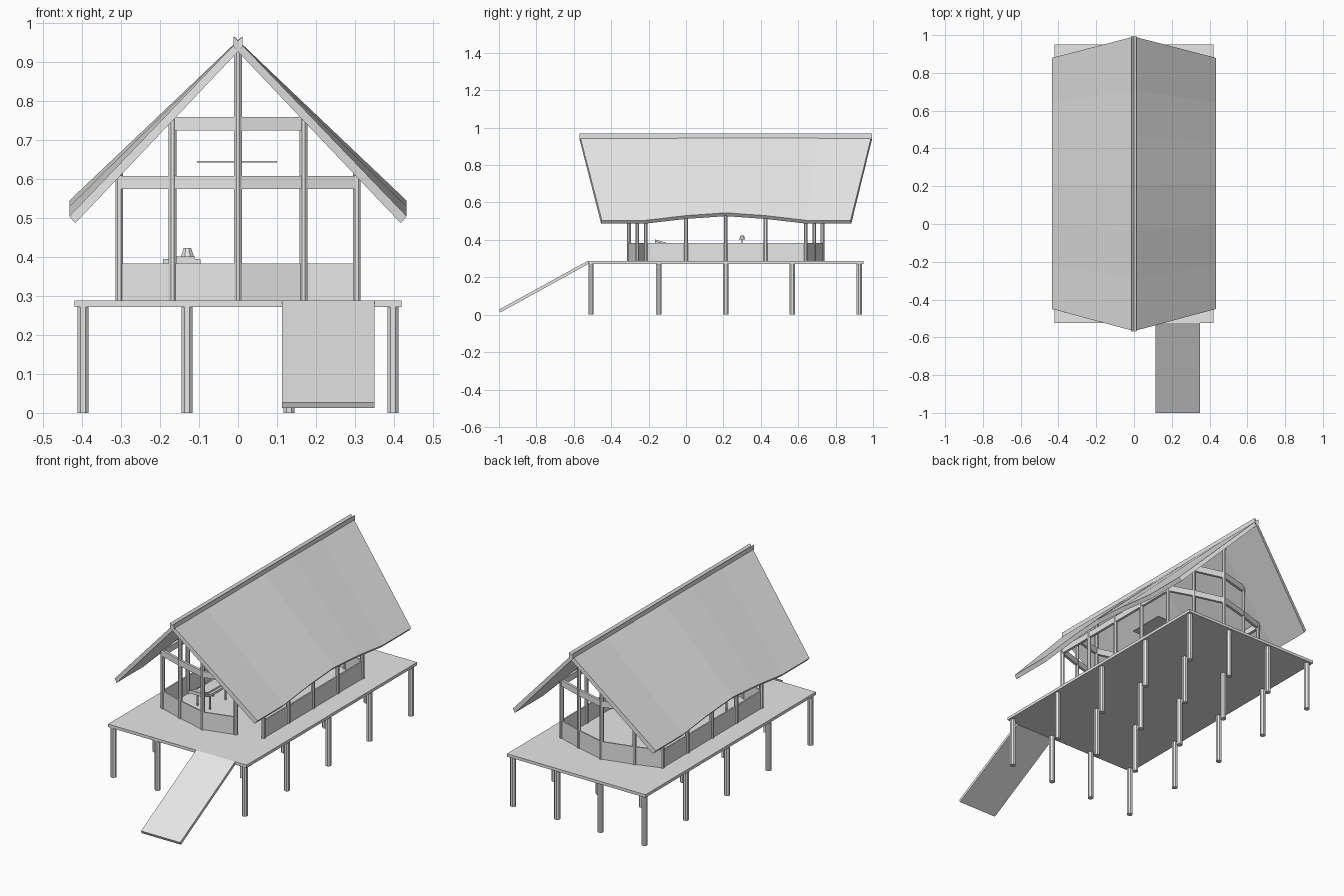
import bpy
import math
from mathutils import Vector

if "Cube" in bpy.data.objects:
    bpy.data.objects.remove(bpy.data.objects["Cube"])

grey = bpy.data.materials.new("plain_grey")
grey.diffuse_color = (0.8, 0.8, 0.8, 1)
grey.use_nodes = True
grey.node_tree.nodes["Principled BSDF"].inputs["Base Color"].default_value = grey.diffuse_color


def make(name, verts, faces):
    mesh = bpy.data.meshes.new(name)
    mesh.from_pydata(verts, [], faces)
    mesh.materials.append(grey)
    obj = bpy.data.objects.new(name, mesh)
    bpy.context.collection.objects.link(obj)
    return obj


BOX_FACES = [(0, 3, 2, 1), (4, 5, 6, 7), (0, 1, 5, 4),
             (1, 2, 6, 5), (2, 3, 7, 6), (3, 0, 4, 7)]


def box(name, x0, x1, y0, y1, z0, z1):
    plan = [(x0, y0), (x1, y0), (x1, y1), (x0, y1)]
    return make(name, [(x, y, z) for z in (z0, z1) for x, y in plan], BOX_FACES)


def panel(name, a, b, z0, z1, thick):
    """Upright board running between two plan points."""
    a, b = Vector(a), Vector(b)
    d = (b - a).normalized()
    n = Vector((-d.y, d.x)) * thick / 2
    plan = [a - n, b - n, b + n, a + n]
    return make(name, [(p.x, p.y, z) for z in (z0, z1) for p in plan], BOX_FACES)


def post(name, x, y, z0, z1, r0, r1=None, n=8):
    """Upright round or tapered part with few sides."""
    verts = []
    for z, r in ((z0, r0), (z1, r0 if r1 is None else r1)):
        for i in range(n):
            t = math.tau * (i + 0.5) / n
            verts.append((x + r * math.cos(t), y + r * math.sin(t), z))
    faces = [(i, (i + 1) % n, n + (i + 1) % n, n + i) for i in range(n)]
    faces += [tuple(reversed(range(n))), tuple(range(n, 2 * n))]
    return make(name, verts, faces)


def extrude_x(name, profile, x0, x1):
    """Sweep a (y, z) profile across x."""
    n = len(profile)
    verts = [(x, y, z) for x in (x0, x1) for y, z in profile]
    faces = [(i, (i + 1) % n, n + (i + 1) % n, n + i) for i in range(n)]
    faces += [tuple(reversed(range(n))), tuple(range(n, 2 * n))]
    return make(name, verts, faces)


# Raised deck on its stilts, with the ramp
FLOOR = 0.288
box("deck", -0.42, 0.42, -0.525, 0.95, 0.272, FLOOR)
for x in (-0.398, -0.131, 0.131, 0.398):
    for y in (-0.508, -0.145, 0.213, 0.568, 0.927):
        post("stilt", x, y, 0, 0.272, 0.0155)
extrude_x("ramp", [(-0.525, FLOOR), (-0.525, 0.27), (-0.993, 0.012), (-1.0, 0.027)],
          0.113, 0.35)

# House plan: straight sides with bowed ends
MID = 0.2125
front = [(-0.305, -0.215), (-0.168, -0.26), (0, -0.305), (0.168, -0.26), (0.305, -0.215)]
back = [(x, 2 * MID - y) for x, y in reversed(front)]
side_y = (0.0, MID, 0.425)
ring = front + [(0.305, y) for y in side_y] + back + [(-0.305, y) for y in reversed(side_y)]

# House posts reach up to the roof
for x, y in ring:
    if abs(x) > 0.3:
        top = {MID: 0.635, 0.0: 0.625, 0.425: 0.625}.get(y, 0.61)
    else:
        top = 0.755 if abs(x) > 0.1 else 0.925
    post("house_post", x, y, FLOOR, top, 0.0108)

# Low walls and tie beams around the plan; one front bay is the doorway
for i, a in enumerate(ring):
    b = ring[(i + 1) % len(ring)]
    if i != 3:
        panel("low_wall", a, b, FLOOR, 0.384, 0.008)
    panel("tie_beam", a, b, 0.575, 0.608, 0.014)
for end in (front, back):
    for i in (1, 2):
        panel("upper_beam", end[i], end[i + 1], 0.725, 0.76, 0.014)

# Roof slopes: straight ridge, arched eaves, slanted ends
eave_y = (-0.45, -0.215, 0.0, MID, 0.425, 0.64, 0.88)
lift = (0, 0, 0.025, 0.04, 0.025, 0, 0)
for side in (-1, 1):
    verts, faces = [], []
    for y, h in zip(eave_y, lift):
        ridge_y = -0.57 + (y + 0.45) / 1.33 * 1.565
        inner_y = y + (ridge_y - y) * 0.034
        verts += [(side * 0.433, y, 0.505 + h), (-side * 0.012, ridge_y, 0.968),
                  (-side * 0.012, ridge_y, 0.94), (side * 0.418, inner_y, 0.487 + h)]
    for k in range(0, 4 * (len(eave_y) - 1), 4):
        for j in range(4):
            m = (j + 1) % 4
            f = (k + j, k + 4 + j, k + 4 + m, k + m)
            faces.append(f if side > 0 else f[::-1])
    last = 4 * (len(eave_y) - 1)
    caps = [(0, 1, 2, 3), (last + 3, last + 2, last + 1, last)]
    faces += caps if side > 0 else [c[::-1] for c in caps]
    make("roof_slope", verts, faces)

# Thin hanging board under the ridge
box("hanging_board", -0.105, 0.1, 0.11, 0.315, 0.643, 0.647)

# Lounger with raised head and cushion
extrude_x("lounger_frame", [(-0.165, 0.395), (-0.1, 0.375), (0.06, 0.372),
                            (0.06, 0.36), (-0.1, 0.362), (-0.165, 0.384)], -0.192, -0.096)
extrude_x("lounger_cushion", [(-0.165, 0.402), (-0.1, 0.383), (0.05, 0.38),
                              (0.05, 0.372), (-0.1, 0.375), (-0.165, 0.395)], -0.178, -0.11)
for x in (-0.182, -0.106):
    for y in (-0.09, 0.045):
        post("lounger_leg", x, y, FLOOR, 0.364, 0.005)

# Standing lamp
post("lamp_foot", -0.13, 0.3, FLOOR, 0.294, 0.016)
post("lamp_pole", -0.13, 0.3, 0.294, 0.405, 0.003)
post("lamp_shade", -0.13, 0.3, 0.402, 0.424, 0.018, 0.01)
